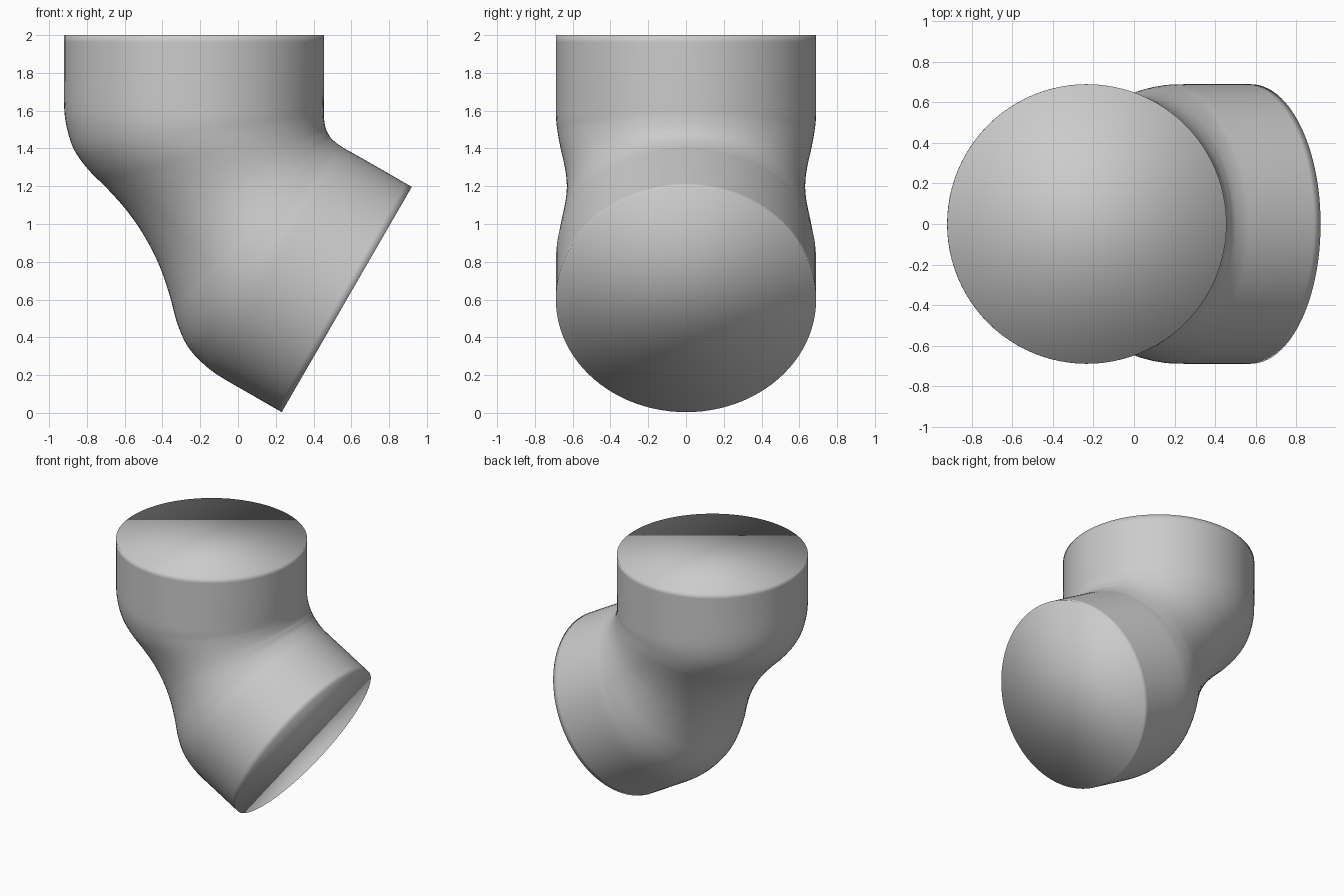
import bpy, bmesh, math
from mathutils import Vector

if "Cube" in bpy.data.objects:
    bpy.data.objects.remove(bpy.data.objects["Cube"])

SEGS, STEPS = 96, 4
R = 0.689
CORNER = Vector((-0.232, 1.067))      # where the two pipe axes meet (x, z)
BIS = Vector((0.866, 0.5))            # bisector of the 60 degree bend
NRM = Vector((-0.5, 0.866))

# Upper half sections: outer x, outer z, inner x, inner z, half width in y
half = [
    (-0.921, 2.00, 0.456, 2.00, R),
    (-0.921, 1.80, 0.456, 1.80, R),
    (-0.920, 1.61, 0.455, 1.65, R),
    (-0.904, 1.50, 0.454, 1.59, 0.687),
    (-0.866, 1.39, 0.455, 1.563, 0.678),
    (-0.790, 1.285, 0.458, 1.537, 0.666),
    (-0.690, 1.185, 0.462, 1.515, 0.651),
    (-0.580, 1.06, 0.468, 1.495, 0.637),
    (-0.487, 0.921, 0.478, 1.477, 0.631),
]


def reflect(x, z):
    v = Vector((x, z)) - CORNER
    return CORNER + BIS * v.dot(BIS) - NRM * v.dot(NRM)


def mirrored(s):
    return (*reflect(s[0], s[1]), *reflect(s[2], s[3]), s[4])


def smooth(rows):
    # Catmull-Rom interpolation between the sections
    out = []
    last = len(rows) - 1
    for i in range(last):
        a, b, c, d = (rows[max(0, min(last, i + k))] for k in (-1, 0, 1, 2))
        for j in range(STEPS):
            t = j / STEPS
            out.append([0.5 * (2 * q + (r - p) * t + (2 * p - 5 * q + 4 * r - s) * t * t
                               + (3 * q - p - 3 * r + s) * t ** 3)
                        for p, q, r, s in zip(a, b, c, d)])
    return out + [rows[-1]]


# Elbow pipe: elliptical rings lofted around the bend, closed at both ends
bm = bmesh.new()
rings = []
for ox, oz, ix, iz, w in smooth(half + [mirrored(s) for s in half[-2::-1]]):
    ring = []
    for k in range(SEGS):
        a = 2 * math.pi * k / SEGS
        u = (1 + math.cos(a)) / 2
        ring.append(bm.verts.new((ox + (ix - ox) * u, w * math.sin(a), oz + (iz - oz) * u)))
    rings.append(ring)
for lo, hi in zip(rings, rings[1:]):
    for k in range(SEGS):
        n = (k + 1) % SEGS
        bm.faces.new((lo[k], lo[n], hi[n], hi[k]))
bm.faces.new(rings[0])
bm.faces.new(rings[-1])
bmesh.ops.recalc_face_normals(bm, faces=bm.faces[:])
for f in bm.faces:
    f.smooth = True                   # caps are shaded smooth like the wall

mesh = bpy.data.meshes.new("elbow_pipe")
bm.to_mesh(mesh)
bm.free()
bpy.context.collection.objects.link(bpy.data.objects.new("elbow_pipe", mesh))
